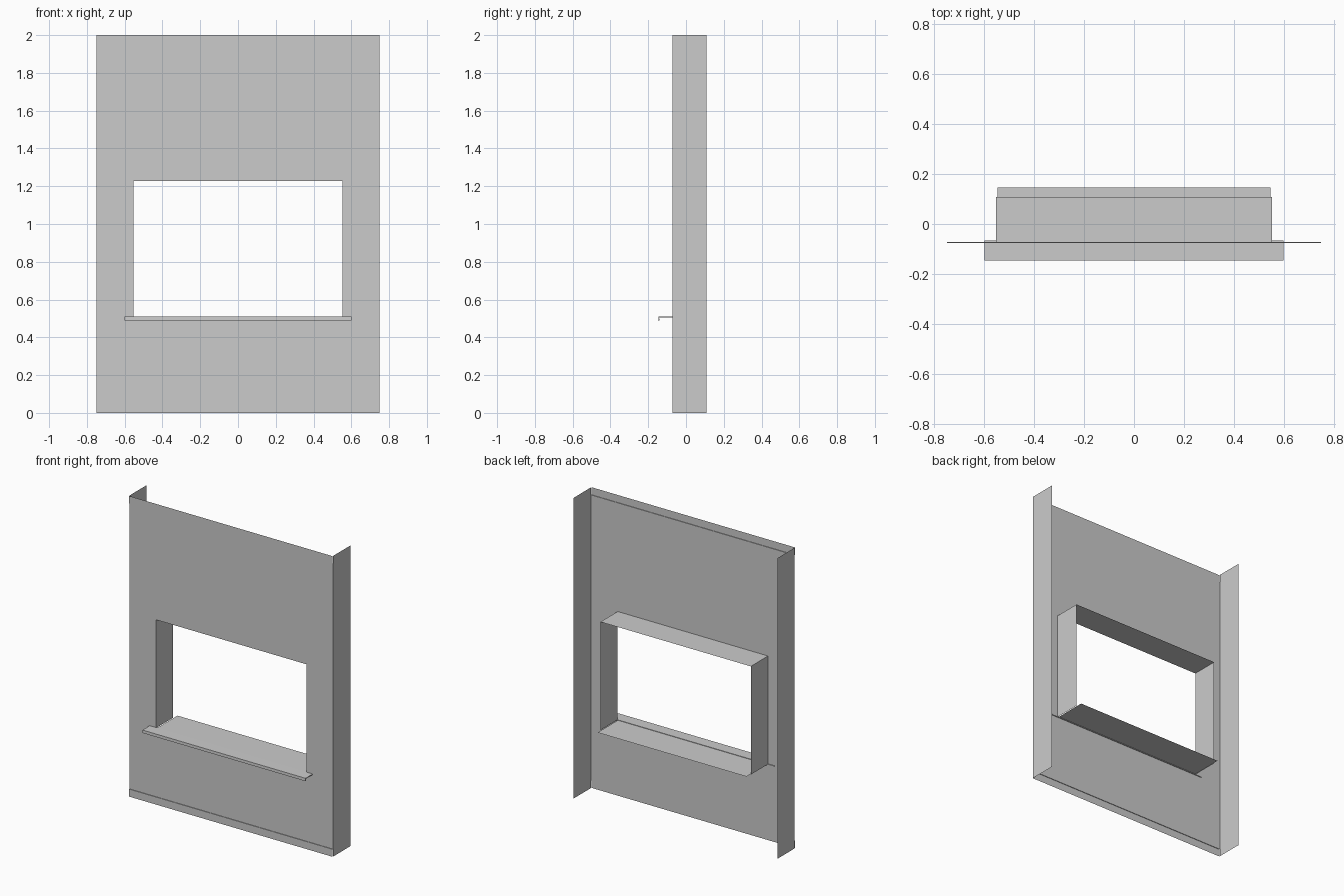
import bpy

if "Cube" in bpy.data.objects:
    bpy.data.objects.remove(bpy.data.objects["Cube"])


def sheet(name, quads):
    """Thin sheet part made from quads given as corner lists."""
    verts, faces, index = [], [], {}
    for quad in quads:
        face = []
        for co in quad:
            if co not in index:
                index[co] = len(verts)
                verts.append(co)
            face.append(index[co])
        faces.append(face)
    me = bpy.data.meshes.new(name)
    me.from_pydata(verts, [], faces)
    ob = bpy.data.objects.new(name, me)
    bpy.context.collection.objects.link(ob)
    return ob


def front_quad(x0, x1, z0, z1, y):
    return [(x0, y, z0), (x1, y, z0), (x1, y, z1), (x0, y, z1)]


def sweep_x(name, half_width, profile):
    """Extrude an open (y, z) profile across the width."""
    return sheet(name, [[(-half_width, *a), (half_width, *a),
                         (half_width, *b), (-half_width, *b)]
                        for a, b in zip(profile, profile[1:])])


W, OW = 0.75, 0.553            # half widths of wall and opening
FRONT, BACK = -0.072, 0.109    # wall plane and back of returns
SILL, HEAD, H = 0.507, 1.227, 2.0
TRIM, TRIM_Y = 0.05, -0.076

# Front wall: four panels around the window opening
cols = [-W, -OW, OW, W]
rows = [TRIM, SILL, HEAD, H - TRIM]
sheet("front_wall", [front_quad(cols[i], cols[i + 1], rows[j], rows[j + 1], FRONT)
                     for i in range(3) for j in range(3) if (i, j) != (1, 1)])

# Slightly proud trim strips at top and bottom
sweep_x("top_trim", W, [(FRONT, H - TRIM), (TRIM_Y, H - TRIM), (TRIM_Y, H)])
sweep_x("bottom_trim", W, [(TRIM_Y, 0), (TRIM_Y, TRIM), (FRONT, TRIM)])

# Side returns and window jambs
for side, s in (("left", -1), ("right", 1)):
    for name, x, z0, z1 in (("side_return", W, 0, H), ("window_jamb", OW, SILL, HEAD)):
        sheet(f"{side}_{name}", [[(s * x, FRONT, z0), (s * x, BACK, z0),
                                  (s * x, BACK, z1), (s * x, FRONT, z1)]])

# Window head
sweep_x("window_head", OW, [(FRONT, HEAD), (BACK, HEAD)])

# Inner sill board, running past the jambs at the back
sweep_x("inner_sill", OW - 0.005, [(FRONT, SILL), (0.147, SILL)])

# Wider outer sill with a folded drip edge
sill = sweep_x("outer_sill", 0.6, [(-0.066, SILL), (-0.144, SILL), (-0.144, 0.49)])
mod = sill.modifiers.new("thickness", 'SOLIDIFY')
mod.thickness = 0.006
mod.offset = 0
